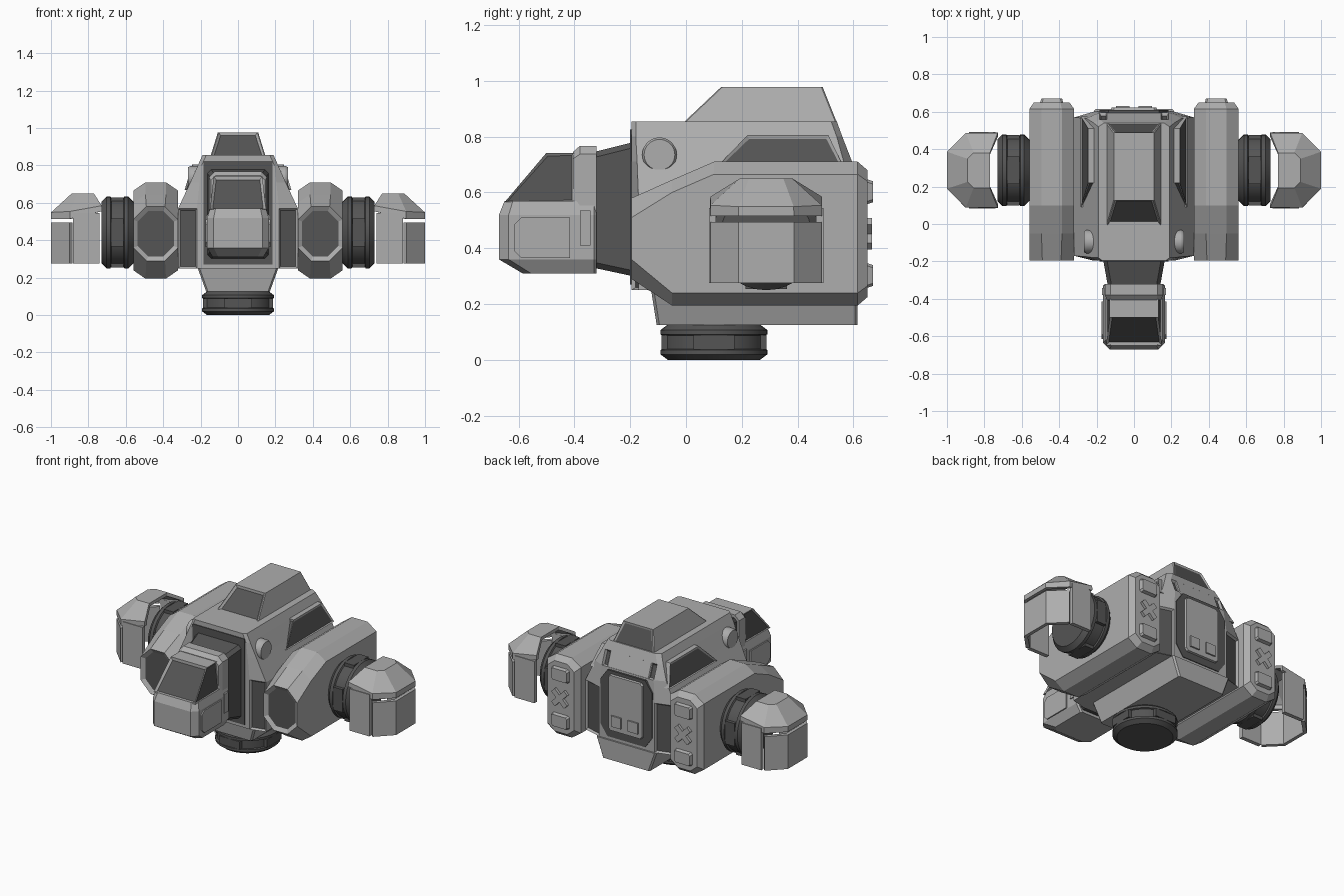
import bpy, bmesh, math
from mathutils import Vector

if "Cube" in bpy.data.objects:
    bpy.data.objects.remove(bpy.data.objects["Cube"])

dark = bpy.data.materials.new("dark_grey")
dark.diffuse_color = (0.09, 0.09, 0.09, 1)
dark.use_nodes = True
dark.node_tree.nodes["Principled BSDF"].inputs["Base Color"].default_value = dark.diffuse_color
grey = bpy.data.materials.new("light_grey")
grey.diffuse_color = (0.42, 0.42, 0.42, 1)
grey.use_nodes = True
grey.node_tree.nodes["Principled BSDF"].inputs["Base Color"].default_value = grey.diffuse_color


def finish(name, bm, insets=(), mirror=False, mat=grey, solid=0, smooth=False):
    """Inset the faces nearest the given points, then make the object."""
    bmesh.ops.recalc_face_normals(bm, faces=bm.faces)
    for point, width, depth in insets:
        f = min(bm.faces, key=lambda f: (f.calc_center_median() - Vector(point)).length)
        bmesh.ops.inset_individual(bm, faces=[f], thickness=width, depth=-depth)
        f.material_index = 1
    me = bpy.data.meshes.new(name)
    bm.to_mesh(me)
    bm.free()
    ob = bpy.data.objects.new(name, me)
    bpy.context.collection.objects.link(ob)
    me.materials.append(mat)
    me.materials.append(dark)
    if solid:
        m = ob.modifiers.new("thickness", 'SOLIDIFY')
        m.thickness, m.offset = solid, 0
    if mirror:
        ob.modifiers.new("mirror", 'MIRROR')
    if smooth:
        bpy.ops.object.select_all(action='DESELECT')
        bpy.context.view_layer.objects.active = ob
        ob.select_set(True)
        bpy.ops.object.shade_smooth_by_angle(angle=math.radians(25))
    return ob


def loft(name, rings, closed=True, caps=(True, True), **kw):
    bm = bmesh.new()
    vs = [[bm.verts.new(p) for p in r] for r in rings]
    n = len(vs[0])
    for a, b in zip(vs, vs[1:]):
        for i in range(n if closed else n - 1):
            j = (i + 1) % n
            bm.faces.new((a[i], a[j], b[j], b[i]))
    if caps[0]:
        bm.faces.new(vs[0])
    if caps[1]:
        bm.faces.new(vs[-1])
    return finish(name, bm, **kw)


def box(name, x, y, z, **kw):
    ring = lambda h: [(x[0], y[0], h), (x[1], y[0], h), (x[1], y[1], h), (x[0], y[1], h)]
    return loft(name, [ring(z[0]), ring(z[1])], **kw)


def oct2(a0, a1, b0, b1, ca, cb, ca2=None, cb2=None):
    """Rectangle with cut corners; the b1 side may use its own cut."""
    ea, eb = ca2 or ca, cb2 or cb
    return [(a0 + ca, b0), (a1 - ca, b0), (a1, b0 + cb), (a1, b1 - eb),
            (a1 - ea, b1), (a0 + ea, b1), (a0, b1 - eb), (a0, b0 + cb)]


def flat(z, w, y0, y1, *c):
    return [(x, y, z) for x, y in oct2(-w, w, y0, y1, *c)]


def upright(y, x0, x1, z0, z1, *c):
    return [(x, y, z) for x, z in oct2(x0, x1, z0, z1, *c)]


# Central body and keel
loft("body", [flat(.25, .32, -.195, .605, .1, .025, .12, .035),
              flat(.57, .32, -.195, .605, .1, .025, .12, .035),
              flat(.71, .255, -.195, .595, .05, .02, .07, .03),
              flat(.80, .215, -.195, .56, .02, .015, .03, .02),
              flat(.855, .19, -.195, .54, .02, .015, .03, .02)],
     insets=[((s * .27, y, .41), .014, .012) for s in (-1, 1) for y in (-.183, .588)]
     + [((0, .578, .755), .012, .015)])
loft("keel", [flat(.25, .215, -.125, .615, .01, .01), flat(.125, .17, -.105, .615, .01, .01)])
box("neck_socket", (-.185, .185), (-.2, -.15), (.27, .825), mat=dark)

# Raised cabin on top
loft("cabin", [flat(.70, .15, -.02, .597, .005, .005), flat(.84, .15, -.02, .545, .005, .005),
               flat(.977, .108, .125, .49, .005, .005)],
     insets=[((0, .052, .91), .016, .012), ((0, .518, .91), .014, .006)])

# Shoulder fairings with dark front slots
def quad(z, x0, x1, y0, y1):
    return [(x0, y0, z), (x1, y0, z), (x1, y1, z), (x0, y1, z)]
loft("shoulder_fairing", [quad(.67, .19, .285, .09, .575), quad(.805, .15, .245, .22, .51)],
     mirror=True, insets=[((.21, .155, .74), .012, .01), ((.265, .35, .737), .014, .006)])

# Rear hatch with dark surround and two small boxes
loft("hatch_surround", [upright(.59, -.185, .185, .27, .70, .05, .07),
                        upright(.61, -.185, .185, .27, .70, .05, .07)], mat=dark)
loft("rear_hatch", [upright(.59, -.13, .13, .31, .685, .015, .015),
                    upright(.622, -.12, .12, .32, .675, .015, .015)])
box("rear_box", (.025, .095), (.60, .632), (.35, .42), mirror=True)

# Neck and head
loft("neck", [upright(-.19, -.165, .165, .30, .78, .02, .02),
              upright(-.33, -.14, .14, .33, .745, .02, .02)], mat=dark)
loft("head_lower", [flat(.31, .135, -.585, -.32, .03, .03, .01, .01),
                    flat(.36, .165, -.67, -.32, .035, .035, .01, .01),
                    flat(.52, .165, -.67, -.32, .035, .035, .01, .01),
                    flat(.57, .15, -.65, -.32, .03, .03, .01, .01)])
loft("head_visor", [quad(.565, -.15, .15, -.65, -.40), quad(.742, -.13, .13, -.50, -.40)],
     insets=[((0, -.575, .653), .02, .012)]
     + [((s * .14, -.487, .653), .012, .008) for s in (-1, 1)])
loft("head_crest", [upright(-.405, -.145, .145, .50, .745, .025, .025),
                    upright(-.38, -.155, .155, .50, .767, .03, .03),
                    upright(-.32, -.155, .155, .50, .767, .03, .03)])
def side_panel(x):
    return [(x, y, z) for y, z in ((-.615, .39), (-.59, .365), (-.415, .365),
                                   (-.415, .51), (-.59, .51), (-.615, .485))]
loft("cheek_panel", [side_panel(.155), side_panel(.173)], mirror=True)
box("cheek_slot", (.155, .171), (-.38, -.342), (.41, .535), mirror=True)

# Side pods
loft("side_pod", [upright(-.195, .32, .56, .29, .58, .07, .07),
                  upright(-.05, .32, .56, .195, .645, .065, .045),
                  upright(.10, .32, .56, .195, .71, .065, .045),
                  upright(.615, .32, .56, .195, .71, .065, .045),
                  upright(.65, .345, .535, .225, .68, .05, .04)],
     mirror=True, insets=[((.44, -.195, .435), .025, .015)])
for name, z0, z1 in (("pod_plate_upper", .555, .65), ("pod_plate_lower", .255, .35)):
    loft(name, [upright(.64, .375, .505, z0, z1, .01, .01),
                upright(.67, .385, .495, z0 + .01, z1 - .01, .01, .01)], mirror=True)
for k in (-1, 1):
    u, v = Vector((.045, 0, .045 * k)), Vector((-.012 * k, 0, .012))
    c = Vector((.44, 0, .452))
    loft("pod_cross_bar", [[c + a * u + b * v + Vector((0, y, 0))
                            for a, b in ((-1, -1), (1, -1), (1, 1), (-1, 1))]
                           for y in (.64, .667)], mirror=True)


# Turned parts: joint rings and side discs
def lathe(name, profile, origin, axis, n=32, mirror=False, mat=dark):
    w = Vector(axis)
    u = Vector((0, 1, 0)) if w.x else Vector((1, 0, 0))
    v = w.cross(u)
    rings = [[Vector(origin) + w * t + r * (u * math.cos(a) + v * math.sin(a))
              for a in (2 * math.pi * i / n for i in range(n))] for r, t in profile]
    return loft(name, rings, mirror=mirror, mat=mat, smooth=True), u, v, w


def joint(name, origin, axis, length, mirror=False):
    L = length
    prof = [(.165, 0), (.192, .16 * L), (.192, .28 * L), (.183, .31 * L),
            (.183, .69 * L), (.192, .72 * L), (.192, .84 * L), (.165, L)]
    _, u, v, w = lathe(name, prof, origin, axis, mirror=mirror)
    for d, e in ((u, v), (v, u), (-u, v), (-v, u)):
        c = Vector(origin) + w * L / 2
        loft(name + "_plate", [[c + d * r + e * a * .074 + w * b * L * .2
                                for a, b in ((-1, -1), (1, -1), (1, 1), (-1, 1))]
                               for r in (.15, .188)], mat=dark, mirror=mirror)


joint("base_joint", (0, .1, 0), (0, 0, 1), .127)
joint("arm_joint", (.56, .287, .442), (1, 0, 0), .17, mirror=True)
lathe("side_disc", [(.062, .18), (.062, .255), (.055, .268)], (0, -.095, .735),
      (1, 0, 0), mirror=True, mat=grey)

# Hands: faceted hollow shell, wrapped outer finger, front and back fingers
def shell(xi, xo, h, c, zs):
    m = .287
    pts = [(xi, m - h), (xo - c, m - h), (xo, m - h + c),
           (xo, m + h - c), (xo - c, m + h), (xi, m + h)]
    return [(x, y, z) for (x, y), z in zip(pts, zs)]
loft("hand_shell", [shell(.728, .99, .19, .095, (.555, .515, .515, .515, .515, .555)),
                    shell(.728, .99, .19, .095, (.58, .55, .545, .545, .55, .58)),
                    shell(.77, .885, .09, .03, (.64,) * 6)],
     closed=False, caps=(False, True), solid=.022, mirror=True)
loft("outer_finger", [shell(.728, .988, .19, .095, (z,) * 6)[1:5] for z in (.275, .495)],
     closed=False, caps=(False, False), solid=.024, mirror=True)
for name, y in (("front_finger", (.082, .108)), ("back_finger", (.466, .492))):
    box(name, (.74, .882), y, (.275, .545), mirror=True)
